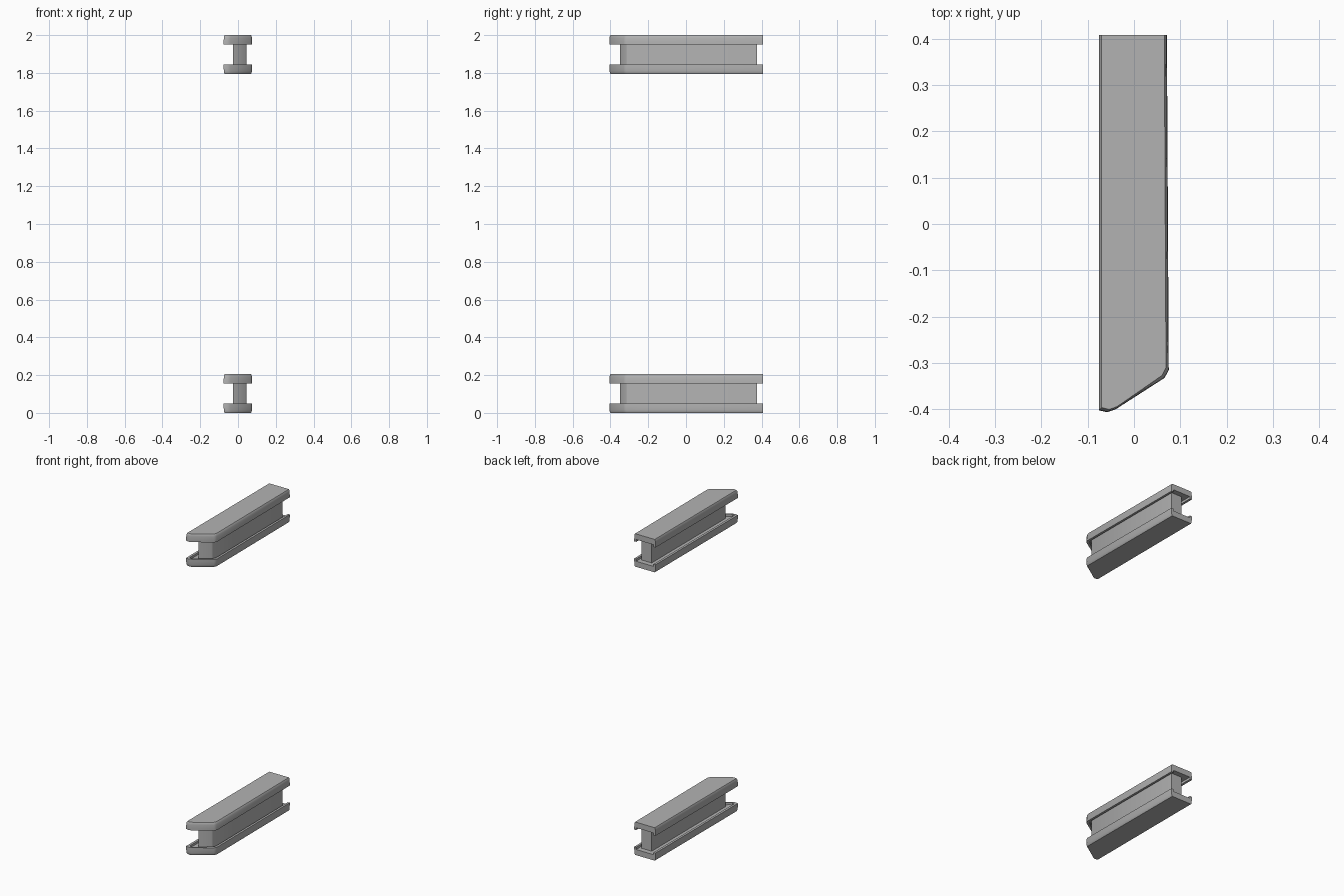
import bpy, bmesh, math

cube = bpy.data.objects.get("Cube")
if cube:
    bpy.data.objects.remove(cube, do_unlink=True)

GREY = (0.45, 0.45, 0.45, 1)
mat = bpy.data.materials.new("plain grey")
mat.use_nodes = True
mat.diffuse_color = GREY
mat.node_tree.nodes["Principled BSDF"].inputs["Base Color"].default_value = GREY

BACK = 0.408
HEIGHT = 0.205
# Plan of a flange: square back edge first, angled front with softened corners
FLANGE = [(-0.076, BACK), (0.071, BACK), (0.075, -0.315), (0.066, -0.332),
          (-0.04, -0.4), (-0.058, -0.406), (-0.076, -0.402)]
WEB = [(-0.027, 0.376), (0.045, 0.376), (0.045, -0.31), (0.04, -0.318), (-0.027, -0.35)]

# Flange section as (inset, height): rounded outside, rim, then shallow channel
SECTION = [(0.006, 0), (0.003, 0.005), (0.001, 0.015), (0, 0.035),
           (0, 0.049), (0.014, 0.049), (0.014, 0.035)]
FLOOR = 3  # outside ring level with the channel floor


def inset(plan, k):
    """Shrink a plan by k on the sides and front, keeping the back edge."""
    return [(x * (1 - k / 0.075), BACK - (BACK - y) * (1 - k / 0.81)) for x, y in plan]


def finish(bm, name):
    bmesh.ops.recalc_face_normals(bm, faces=bm.faces)
    mesh = bpy.data.meshes.new(name)
    bm.to_mesh(mesh)
    bm.free()
    mesh.materials.append(mat)
    mesh.polygons.foreach_set("use_smooth", [True] * len(mesh.polygons))
    mesh.set_sharp_from_angle(angle=math.radians(35))
    obj = bpy.data.objects.new(name, mesh)
    bpy.context.collection.objects.link(obj)


def flange(name, base, flipped):
    bm = bmesh.new()
    rings = []
    for k, h in SECTION:
        z = base + (HEIGHT - h if flipped else h)
        rings.append([bm.verts.new((x, y, z)) for x, y in inset(FLANGE, k)])
    n = len(FLANGE)
    for level, (a, b) in enumerate(zip(rings, rings[1:])):
        # the channel runs out through the back edge
        for i in range(1 if level >= FLOOR else 0, n):
            j = (i + 1) % n
            bm.faces.new((a[i], a[j], b[j], b[i]))
    bm.faces.new(rings[0])
    bm.faces.new(rings[-1])
    for corner in (0, 1):
        bm.faces.new([ring[corner] for ring in rings[FLOOR:]])
    finish(bm, name)


def web(name, base):
    bm = bmesh.new()
    low, high = [[bm.verts.new((x, y, base + z)) for x, y in WEB]
                 for z in (0.034, HEIGHT - 0.034)]
    bm.faces.new(low)
    bm.faces.new(high)
    for i in range(len(WEB)):
        j = (i + 1) % len(WEB)
        bm.faces.new((low[i], low[j], high[j], high[i]))
    finish(bm, name)


# Two identical rails, one above the other
for place, base in (("lower", 0), ("upper", 2 - HEIGHT)):
    flange(place + "_rail_bottom_flange", base, False)
    flange(place + "_rail_top_flange", base, True)
    web(place + "_rail_web", base)
